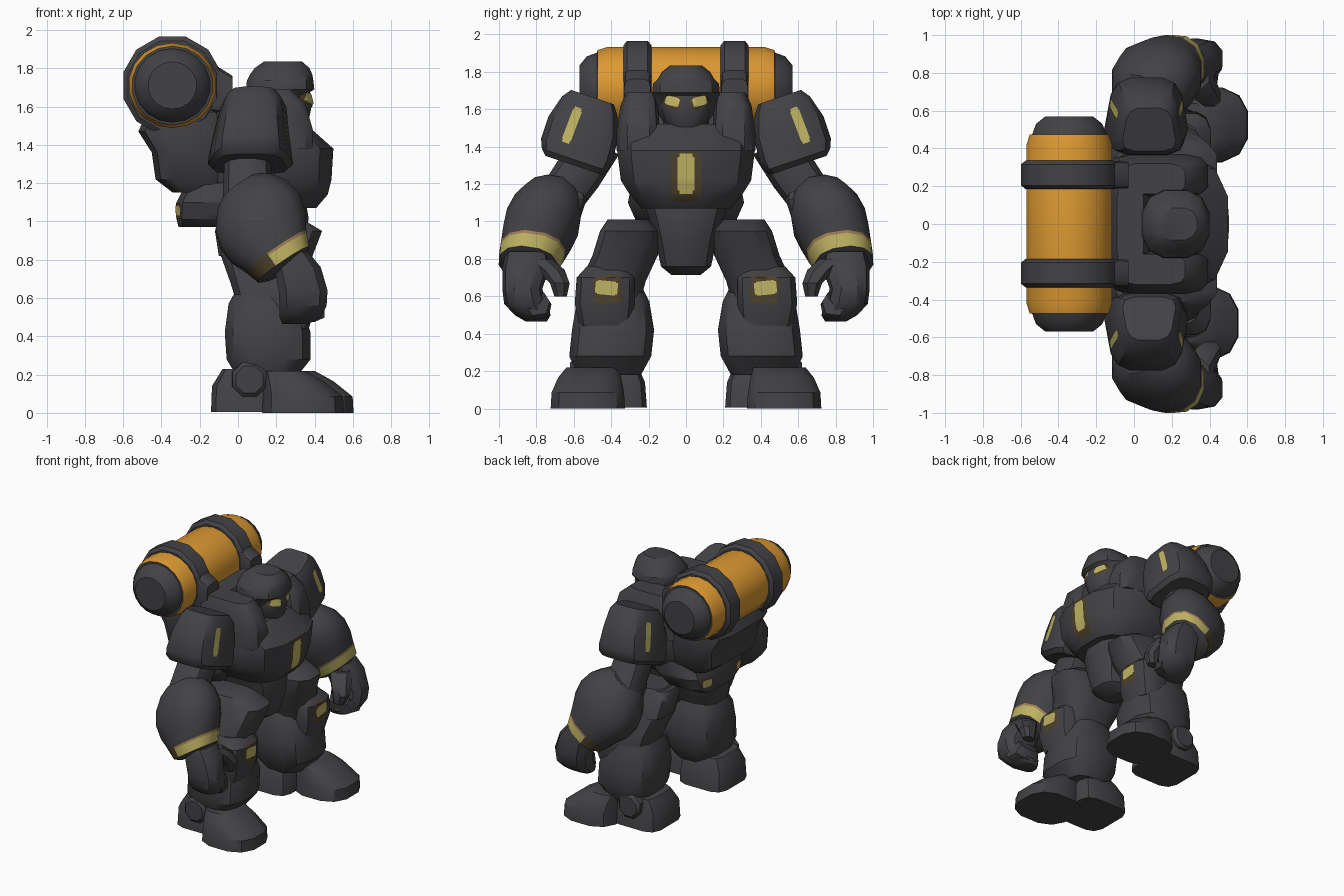
import bpy, bmesh, math
from mathutils import Vector
from mathutils.bvhtree import BVHTree


def material(name, rgb):
    m = bpy.data.materials.new(name)
    m.diffuse_color = (*rgb, 1)
    return m


DARK = material("charcoal armour", (0.055, 0.055, 0.061))
ORANGE = material("orange paint", (0.72, 0.32, 0.032))
YELLOW = material("yellow light", (0.52, 0.45, 0.125))
BROWN = material("scorched brown", (0.075, 0.052, 0.025))
TAN = material("worn tan", (0.36, 0.21, 0.10))
X, Y, Z = Vector((1, 0, 0)), Vector((0, 1, 0)), Vector((0, 0, 1))


def finish(name, bm, mats, angle=35):
    bmesh.ops.recalc_face_normals(bm, faces=bm.faces)
    me = bpy.data.meshes.new(name)
    bm.to_mesh(me)
    bm.free()
    for m in mats:
        me.materials.append(m)
    ob = bpy.data.objects.new(name, me)
    bpy.context.collection.objects.link(ob)
    bpy.ops.object.select_all(action='DESELECT')
    ob.select_set(True)
    bpy.context.view_layer.objects.active = ob
    bpy.ops.object.shade_smooth_by_angle(angle=math.radians(angle))
    return ob


def loft(name, stations, axis=Z, n=12, p=3.0, s=1, mats=(DARK,), rule=None, taper=0):
    """Skin rounded-box rings (x, y, z, half_u, half_v) set square to the axis."""
    w = Vector(axis).normalized()
    ref = Y if abs(w.x) > 0.9 else X
    u = (ref - w * ref.dot(w)).normalized()
    v = w.cross(u)
    bm, rings = bmesh.new(), []
    for x, y, z, a, b in stations:
        ring = []
        for i in range(n):
            t = 2 * math.pi * (i + 0.5) / n
            c, q = [math.copysign(abs(k) ** (2 / p), k) * 1.02
                    for k in (math.cos(t), math.sin(t))]
            co = Vector((x, y, z)) + u * a * c * (1 + taper * q) + v * b * q
            ring.append(bm.verts.new((co.x, co.y * s, co.z)))
        rings.append(ring)
    bm.faces.new(rings[0])
    bm.faces.new(rings[-1])
    for k, (r0, r1) in enumerate(zip(rings, rings[1:])):
        for i in range(n):
            j = (i + 1) % n
            f = bm.faces.new((r0[i], r0[j], r1[j], r1[i]))
            if rule:
                f.material_index = rule(k, f.calc_center_median())
    return finish(name, bm, mats)


def patch(name, part, y, z, wide, high, mat, side=1, tilt=0.0, lift=0.006):
    """Thin painted plate laid on the front (+x) or back (-x) of a part."""
    bm = bmesh.new()
    bm.from_mesh(part.data)
    tree = BVHTree.FromBMesh(bm)
    bm.free()
    bm, grid, nu, nv = bmesh.new(), [], 10, 12
    for i in range(nu + 1):
        row = []
        for j in range(nv + 1):
            a, b = (i / nu - 0.5) * wide, (j / nv - 0.5) * high
            yy = y + a * math.cos(tilt) - b * math.sin(tilt)
            zz = z + a * math.sin(tilt) + b * math.cos(tilt)
            hit = tree.ray_cast(Vector((2 * side, yy, zz)), X * -side)[0]
            row.append(bm.verts.new(hit + X * side * lift) if hit else None)
        grid.append(row)
    for i in range(nu):
        for j in range(nv):
            corner = {(i, j) for i in (0, nu - 1) for j in (0, nv - 1)}
            q = [grid[i][j], grid[i + 1][j], grid[i + 1][j + 1], grid[i][j + 1]]
            if all(q) and (i, j) not in corner:
                bm.faces.new(q)
    return finish(name, bm, [mat])


# Torso: chest, raised yoke round the neck, back and pelvis
chest = loft("chest", [(.16, 0, 1.07, .25, .24), (.14, 0, 1.14, .33, .30),
                       (.15, 0, 1.22, .34, .35), (.15, 0, 1.38, .35, .37),
                       (.14, 0, 1.46, .27, .36), (.12, 0, 1.52, .22, .32)], p=2.8)
patch("chest_scorch", chest, 0, 1.24, .16, .27, BROWN, lift=.003)
patch("chest_light", chest, 0, 1.255, .09, .215, YELLOW)
for s in (1, -1):
    loft("neck_yoke", [(.13, .25, 1.38, .26, .12), (.14, .255, 1.48, .25, .115),
                       (.12, .25, 1.62, .23, .10), (.10, .24, 1.69, .17, .08)],
         p=4, s=s)
loft("yoke_back", [(-.02, 0, 1.40, .11, .30), (-.02, 0, 1.62, .10, .28),
                   (-.02, 0, 1.69, .07, .25)], p=4)
loft("backpack", [(-.20, 0, 1.15, .14, .26), (-.24, 0, 1.22, .19, .31),
                  (-.25, 0, 1.36, .20, .34), (-.28, 0, 1.47, .24, .34),
                  (-.25, 0, 1.62, .20, .32)], p=4)
rear = loft("lower_back", [(-.17, 0, .97, .14, .20), (-.14, 0, 1.01, .18, .27),
                           (-.10, 0, 1.10, .22, .31), (-.05, 0, 1.20, .22, .29)], p=4)
loft("pelvis", [(.18, 0, .715, .07, .08), (.18, 0, .76, .14, .135),
                (.15, 0, .90, .21, .165), (.12, 0, 1.02, .25, .20),
                (.10, 0, 1.14, .25, .24)], p=2.6)
for s in (1, -1):
    patch("rear_scorch", rear, .19 * s, 1.055, .10, .08, BROWN, -1, lift=.003)
    patch("rear_light", rear, .19 * s, 1.055, .075, .055, YELLOW, -1)

# Head: mask, hood and eyes
loft("neck", [(.18, 0, 1.45, .12, .13), (.18, 0, 1.60, .11, .12)], p=2)
mask = loft("face_mask", [(.28, 0, 1.47, .06, .07), (.26, 0, 1.53, .11, .11),
                          (.245, 0, 1.62, .145, .14), (.23, 0, 1.70, .14, .14)], p=2.5)
loft("hood", [(.19, 0, 1.53, .12, .12), (.19, 0, 1.60, .14, .165),
              (.20, 0, 1.66, .155, .18), (.22, 0, 1.69, .18, .182),
              (.22, 0, 1.735, .175, .178), (.225, 0, 1.765, .165, .15),
              (.23, 0, 1.80, .145, .13), (.235, 0, 1.835, .10, .085)], p=2.5)
for s in (1, -1):
    patch("eye_scorch", mask, .075 * s, 1.64, .095, .07, BROWN, tilt=.3 * s, lift=.003)
    patch("eye", mask, .073 * s, 1.643, .075, .05, YELLOW, tilt=.3 * s)

# Back cylinder with dark end caps and bands
BX, BZ = -.343, 1.71
profile = [(.57, .125), (.53, .175), (.475, .195), (.474, .208), (.42, .225)]
profile += [(-y, r) for y, r in reversed(profile)]
loft("back_cylinder", [(BX, y, BZ, r, r * .97) for y, r in profile], axis=Y, n=18, p=2,
     mats=(DARK, ORANGE), rule=lambda k, c: int(3 <= k <= 5))
for s in (1, -1):
    loft("cylinder_band", [(BX, y, BZ, r, r) for y, r in
                           ((.185, .235), (.205, .26), (.315, .26), (.335, .235))],
         axis=Y, n=12, p=2, s=s)
    loft("band_strap", [(-.35, .26, 1.76, .075, .17), (-.14, .26, 1.70, .075, .13),
                        (-.03, .26, 1.66, .07, .10)], axis=X, p=5, s=s)

for s in (1, -1):
    # Shoulder pad with light strips front and back
    pad = loft("shoulder_pad", [(.08, .50, 1.665, .13, .12), (.08, .515, 1.62, .16, .155),
                                (.07, .55, 1.50, .18, .195), (.065, .585, 1.38, .20, .20),
                                (.065, .595, 1.33, .205, .185), (.065, .60, 1.30, .18, .16)],
               axis=(0, .32, -.95), p=4, s=s, taper=.16)
    for side in (1, -1):
        patch("shoulder_light", pad, .61 * s, 1.515, .05, .20, YELLOW, side, tilt=.36 * s)
    # Arm
    loft("upper_arm", [(.05, .46, 1.42, .12, .12), (.05, .58, 1.25, .125, .13),
                       (.05, .70, 1.08, .13, .12)], axis=(0, .5, -.8), p=2.5, s=s)
    loft("elbow_guard", [(.06, .62, 1.20, .09, .07), (.06, .62, 1.12, .14, .09),
                         (.08, .65, 1.0, .13, .08)], p=3, s=s)
    # Forearm with a glowing cuff that rises to the front
    arm = [(0, .10, .09), (.10, .17, .14), (.28, .23, .185), (.48, .25, .20),
           (.68, .235, .19), (.87, .19, .175), (.90, .185, .172), (1.04, .16, .155),
           (1.09, .11, .11)]
    loft("forearm", [(.01 + .22 * t, .70 + .14 * t, 1.19 - .40 * t, a, b)
                     for t, a, b in arm], axis=(.55, .12, -.8), p=2.3, s=s,
         mats=(DARK, YELLOW, BROWN, TAN),
         rule=lambda k, c: 0 if k not in (5, 6) or c.x < .09 else
         2 if c.x < .16 else 3 if k == 5 else 1)
    # Hand: palm with folded fingers, curl and thumb
    loft("hand", [(.27, .85, .84, .10, .11), (.31, .855, .76, .125, .125),
                  (.34, .875, .64, .13, .105), (.34, .86, .56, .125, .11),
                  (.325, .82, .50, .11, .095), (.30, .80, .465, .07, .055)],
         n=10, p=2.6, s=s)
    loft("finger_curl", [(.34, .84, .525, .115, .06), (.34, .765, .535, .105, .06),
                         (.34, .74, .59, .08, .04)], axis=(0, -.8, .5), n=8, s=s)
    loft("thumb", [(.32, .79, .80, .08, .08), (.37, .72, .74, .07, .075),
                   (.40, .675, .67, .06, .055), (.39, .67, .60, .045, .035)],
         n=8, p=2.4, s=s)
    # Leg
    loft("thigh", [(.14, .31, 1.01, .20, .11), (.17, .305, .95, .27, .155),
                   (.15, .325, .82, .24, .175), (.15, .39, .68, .19, .175),
                   (.16, .41, .55, .16, .16)], p=3, s=s)
    loft("hip_plate", [(.02, .30, 1.00, .12, .10), (.02, .32, .95, .14, .13),
                       (.02, .36, .82, .12, .13)], p=4, s=s)
    knee = loft("knee_guard", [(.24, .41, .76, .10, .12), (.27, .43, .70, .135, .155),
                               (.275, .435, .56, .13, .16), (.26, .43, .44, .11, .14)],
                p=3.2, s=s)
    patch("knee_scorch", knee, .42 * s, .635, .15, .15, BROWN, tilt=-.1 * s, lift=.003)
    patch("knee_light", knee, .425 * s, .645, .12, .075, YELLOW, tilt=.1 * s)
    loft("shin", [(.14, .39, .66, .14, .15), (.14, .39, .57, .19, .195),
                  (.155, .39, .42, .225, .22), (.16, .405, .28, .22, .22),
                  (.15, .41, .18, .15, .17)], p=3.0, s=s)
    # Foot: the left one stands slightly further forward
    fx = .01 if s > 0 else -.04
    loft("heel", [(.05, .40, .005, .19, .19), (.05, .40, .14, .185, .18),
                  (.06, .41, .23, .14, .15)], p=4.5, s=s)
    loft("toe_cap", [(.38 + fx, .525, 0, .215, .20), (.38 + fx, .525, .085, .21, .195),
                     (.33 + fx, .515, .165, .16, .17), (.28 + fx, .50, .22, .11, .14)],
         p=2.6, s=s)
    loft("ankle_disc", [(.06, .50, .175, .10, .10), (.06, .60, .175, .095, .095),
                        (.06, .62, .175, .075, .075)], axis=Y, n=8, p=2, s=s)
